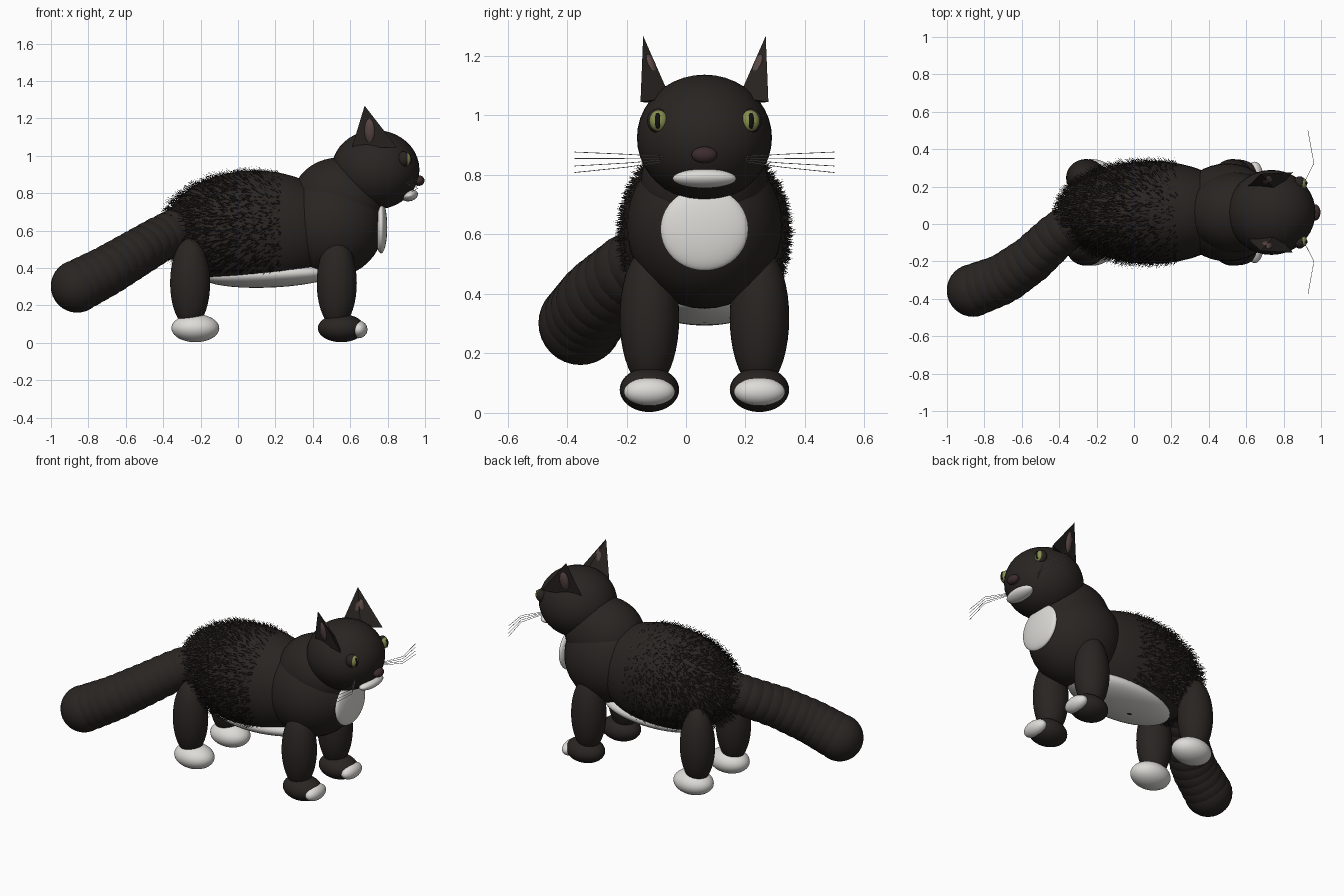
import bpy, bmesh, math, random
from mathutils import Vector, Matrix

if "Cube" in bpy.data.objects:
    bpy.data.objects.remove(bpy.data.objects["Cube"])

random.seed(4)
CY = 0.062          # the animal's own mirror plane


def material(name, rgb):
    m = bpy.data.materials.new(name)
    m.diffuse_color = (*rgb, 1)
    m.use_nodes = True
    m.node_tree.nodes["Principled BSDF"].inputs["Base Color"].default_value = m.diffuse_color
    return m


BLACK = material("black_fur", (0.022, 0.018, 0.016))
WHITE = material("white_fur", (0.72, 0.71, 0.68))
GREEN = material("iris_green", (0.25, 0.28, 0.08))
PUPIL = material("pupil_black", (0.005, 0.005, 0.005))
NOSE = material("nose_dark", (0.045, 0.025, 0.028))
PINK = material("inner_ear_pink", (0.10, 0.065, 0.06))
GREY = material("whisker_grey", (0.5, 0.5, 0.5))


def finish(name, bm, mat, smooth=True):
    me = bpy.data.meshes.new(name)
    bm.to_mesh(me)
    bm.free()
    me.materials.append(mat)
    for p in me.polygons:
        p.use_smooth = smooth
    ob = bpy.data.objects.new(name, me)
    bpy.context.collection.objects.link(ob)
    return ob


def add_ball(bm, c, r, rot=Matrix(), seg=40):
    mat = Matrix.Translation(c) @ rot @ Matrix.Diagonal((*r, 1))
    bmesh.ops.create_uvsphere(bm, u_segments=seg, v_segments=seg // 2, radius=1, matrix=mat)


def ball(name, x, dy, z, r, mat, rot=Matrix()):
    """Ellipsoid; dy is measured from the mirror plane."""
    bm = bmesh.new()
    add_ball(bm, (x, CY + dy, z), r, rot)
    return finish(name, bm, mat)


# Trunk, neck and head
BODY_C, BODY_R = Vector((0.09, CY, 0.607)), Vector((0.48, 0.275, 0.314))
ball("body", BODY_C.x, 0, BODY_C.z, BODY_R, BLACK)
ball("chest", 0.50, 0, 0.63, (0.28, 0.262, 0.28), BLACK)
ball("neck", 0.54, 0, 0.77, (0.25, 0.215, 0.22), BLACK)
ball("head", 0.735, 0, 0.925, (0.235, 0.227, 0.212), BLACK)
ball("belly_patch", 0.17, 0, 0.365, (0.36, 0.185, 0.07), WHITE, Matrix.Rotation(-0.04, 4, 'Y'))
ball("bib", 0.765, 0, 0.618, (0.033, 0.148, 0.14), WHITE)
ball("chin", 0.917, 0, 0.788, (0.046, 0.107, 0.031), WHITE, Matrix.Rotation(-0.25, 4, 'Y'))
ball("nose", 0.969, 0, 0.867, (0.028, 0.043, 0.028), NOSE)

# Paired parts
for s, side in ((-1, "right"), (1, "left")):
    # legs and paws
    y = s * 0.185
    for x, end in ((0.528, "front"), (-0.256, "hind")):
        ball(f"{end}_leg_{side}", x, y, 0.32, (0.107, 0.1, 0.24), BLACK)
    ball(f"front_paw_{side}", 0.552, y, 0.078, (0.125, 0.098, 0.075), BLACK)
    ball(f"front_toes_{side}", 0.645, y, 0.071, (0.047, 0.086, 0.047), WHITE)
    ball(f"hind_paw_{side}", -0.228, y, 0.078, (0.128, 0.1, 0.075), WHITE)

    # eye
    y = s * 0.157
    ball(f"eye_rim_{side}", 0.886, y, 0.982, (0.032, 0.036, 0.041), BLACK)
    ball(f"iris_{side}", 0.901, y - s * 0.003, 0.982, (0.024, 0.031, 0.035), GREEN)
    ball(f"pupil_{side}", 0.917, y, 0.982, (0.011, 0.011, 0.027), PUPIL)

    # ear: slim three-sided pyramid with a lining
    bm = bmesh.new()
    tip, front, back, inner = [bm.verts.new((px, CY + s * py, pz)) for px, py, pz in (
        (0.677, 0.206, 1.267), (0.85, 0.215, 1.045), (0.608, 0.14, 1.04), (0.76, 0.115, 1.06))]
    for f in ((tip, front, back), (tip, inner, front), (tip, back, inner), (front, inner, back)):
        bm.faces.new(f)
    bmesh.ops.recalc_face_normals(bm, faces=bm.faces)
    finish(f"ear_{side}", bm, BLACK, False)
    ball(f"ear_lining_{side}", 0.708, s * 0.178, 1.135, (0.032, 0.024, 0.072), PINK,
         Matrix.Rotation(-s * 0.2, 4, 'X'))

    # whiskers
    cu = bpy.data.curves.new(f"whiskers_{side}", 'CURVE')
    cu.dimensions = '3D'
    cu.bevel_depth = 0.0013
    cu.bevel_resolution = 1
    cu.materials.append(GREY)
    for i, ze in enumerate((0.877, 0.855, 0.830, 0.808)):
        sp = cu.splines.new('POLY')
        sp.points.add(2)
        z0 = 0.862 - i * 0.006
        for p, co in zip(sp.points, ((0.90, 0.14, z0), (0.962, 0.262, (z0 + ze) / 2),
                                     (0.93, 0.437, ze))):
            p.co = (co[0], CY + s * co[1], co[2], 1)
    bpy.context.collection.objects.link(bpy.data.objects.new(f"whiskers_{side}", cu))

# Tail: overlapping balls along a drooping path
path = [Vector(p) for p in ((-0.24, 0.05, 0.64), (-0.40, -0.05, 0.565), (-0.55, -0.19, 0.475),
                            (-0.70, -0.295, 0.385), (-0.86, -0.355, 0.302))]
bm = bmesh.new()
N = 15
for i in range(N):
    t = i / (N - 1)
    k = min(int(t * 4), 3)
    c = path[k].lerp(path[k + 1], t * 4 - k)
    r = 0.115 + 0.026 * t
    add_ball(bm, c, (r, r, r), seg=32)
finish("tail", bm, BLACK)

# Coat: short blades swept back over the rear of the body
bm = bmesh.new()
count = 0
while count < 5000:
    n = Vector([random.gauss(0, 1) for _ in range(3)]).normalized()
    if n.z < -0.72 or n.x > 0.3 or random.random() > 0.75 - 0.8 * n.x:
        continue
    base = BODY_C + n * BODY_R
    nor = Vector([n[i] / BODY_R[i] for i in range(3)]).normalized()
    d = (nor * 0.55 + Vector((-0.6, 0, -0.15))
         + Vector([random.uniform(-.25, .25) for _ in range(3)])).normalized()
    w = d.cross(nor).normalized() * 0.003
    length = random.uniform(0.025, 0.045) * (1 - 0.4 * n.x)
    bm.faces.new([bm.verts.new(v) for v in (base - w, base + w, base + d * length)])
    count += 1
finish("coat_tufts", bm, BLACK, False)
